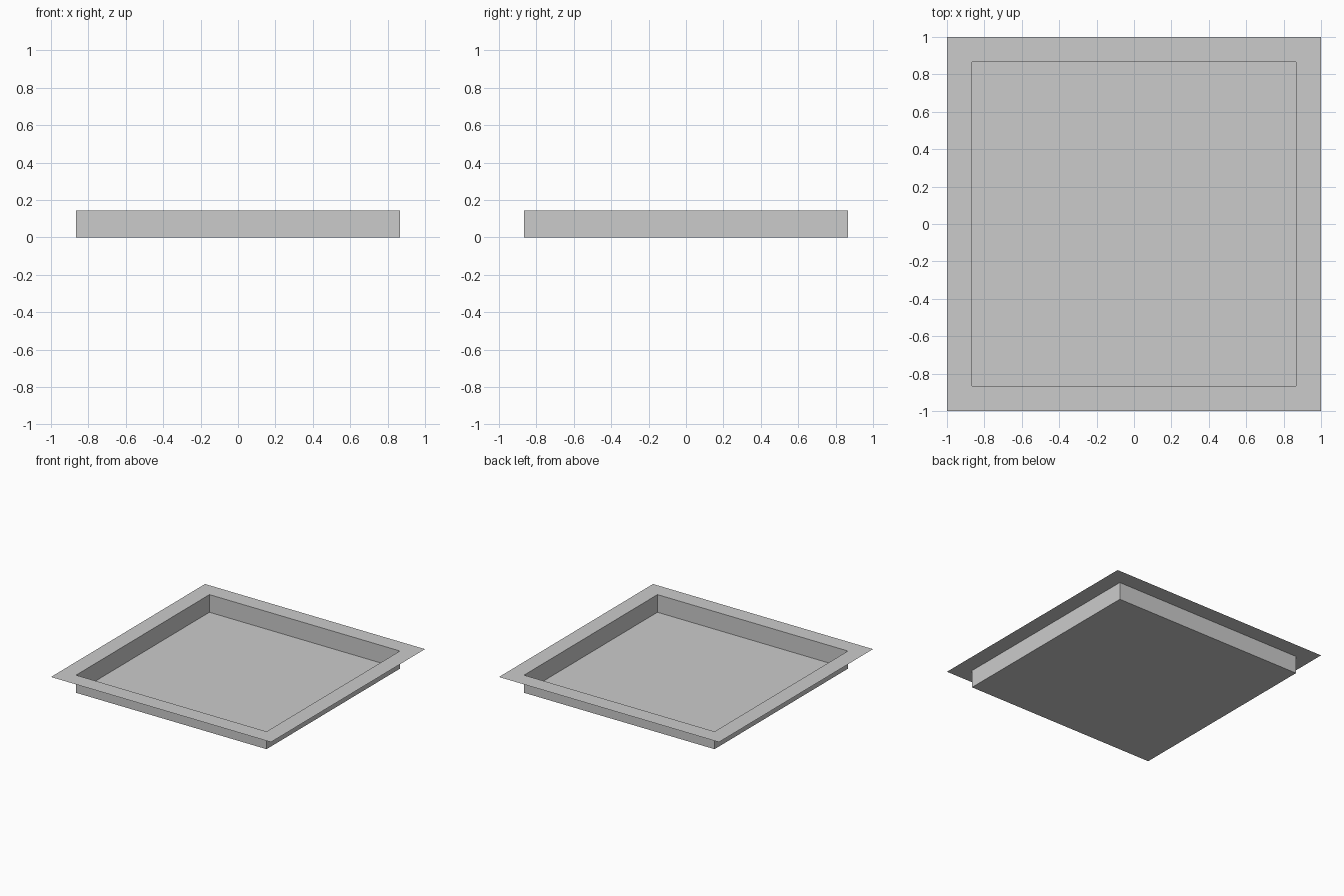
import bpy, bmesh

if "Cube" in bpy.data.objects:
    bpy.data.objects.remove(bpy.data.objects["Cube"])

RIM, WALL, HEIGHT = 1.0, 0.866, 0.145


def square(bm, half, z):
    return [bm.verts.new((sx * half, sy * half, z))
            for sx, sy in ((-1, -1), (1, -1), (1, 1), (-1, 1))]


def bridge(bm, a, b):
    for i in range(4):
        j = (i + 1) % 4
        bm.faces.new((a[i], a[j], b[j], b[i]))


# Thin sheet tray: floor, upright walls and a flat outward rim
bm = bmesh.new()
floor = square(bm, WALL, 0)
lip = square(bm, WALL, HEIGHT)
edge = square(bm, RIM, HEIGHT)
bm.faces.new(floor)
bridge(bm, lip, floor)
bridge(bm, edge, lip)
bmesh.ops.recalc_face_normals(bm, faces=bm.faces)

# Inside of the tray faces up
bm.faces.ensure_lookup_table()
if bm.faces[0].normal.z < 0:
    bmesh.ops.reverse_faces(bm, faces=bm.faces)

mesh = bpy.data.meshes.new("tray")
bm.to_mesh(mesh)
bm.free()
bpy.context.collection.objects.link(bpy.data.objects.new("tray", mesh))
